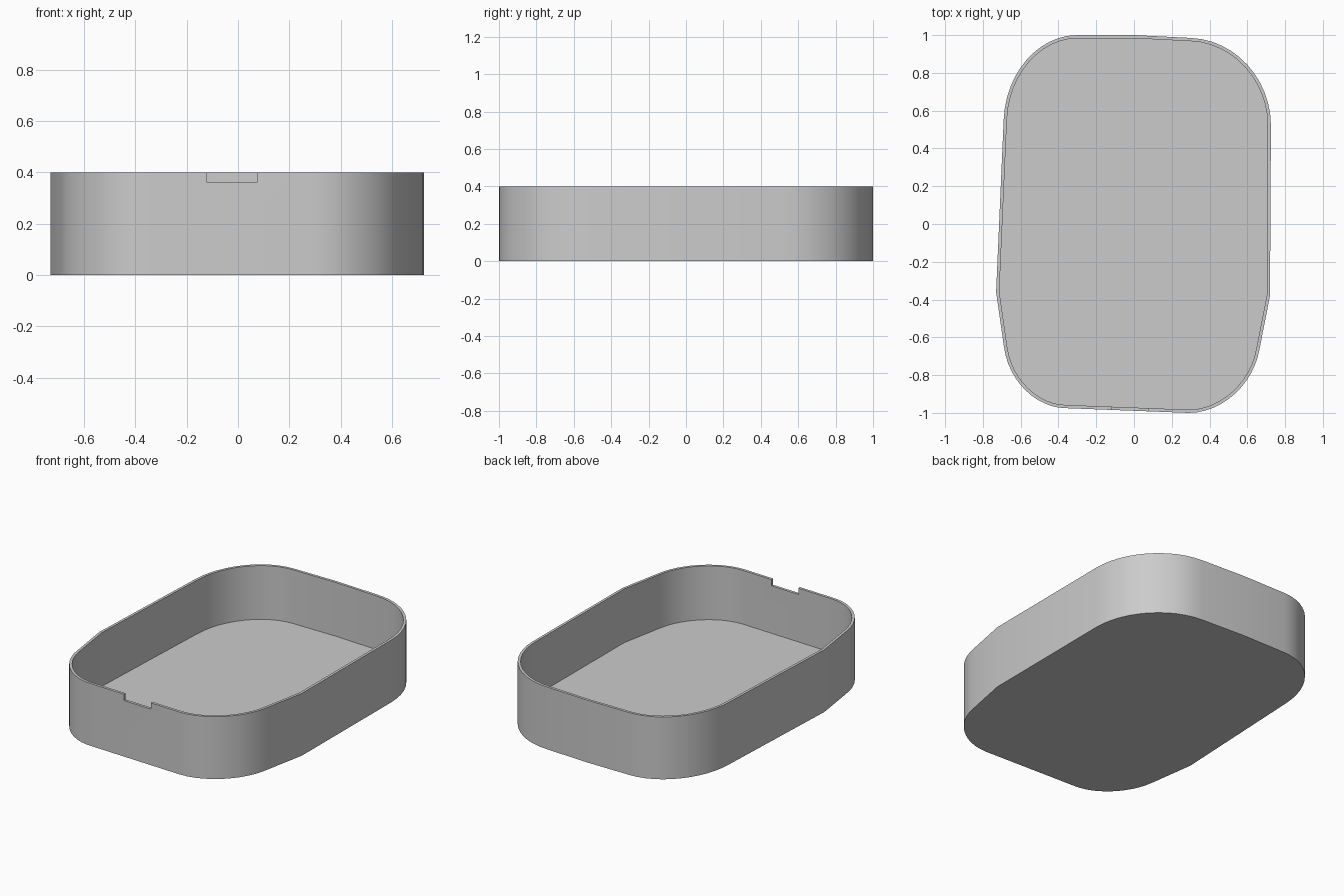
import bpy
import bmesh
from mathutils import Vector

if "Cube" in bpy.data.objects:
    bpy.data.objects.remove(bpy.data.objects["Cube"], do_unlink=True)

HEIGHT, FLOOR, WALL = 0.4, 0.055, 0.017
ARC_STEPS = 12
KAPPA = 0.552

# One colour for the whole tray
grey = bpy.data.materials.new("plain grey")
grey.use_nodes = True
colour = (0.6, 0.6, 0.6, 1.0)
grey.diffuse_color = colour
grey.node_tree.nodes["Principled BSDF"].inputs["Base Color"].default_value = colour


def rounded_corner(start, corner, end):
    """Points of a quarter-ellipse-like curve between two tangent points."""
    a, c, d = Vector(start), Vector(corner), Vector(end)
    p, q = a.lerp(c, KAPPA), d.lerp(c, KAPPA)
    points = []
    for i in range(ARC_STEPS + 1):
        t = i / ARC_STEPS
        s = 1 - t
        points.append(a * s**3 + p * 3 * s * s * t + q * 3 * s * t * t + d * t**3)
    return points


def inset_outline(points, distance):
    """Move a counter-clockwise outline inward by an even distance."""
    result = []
    for i, point in enumerate(points):
        before = (point - points[i - 1]).normalized()
        after = (points[(i + 1) % len(points)] - point).normalized()
        n1, n2 = Vector((-before.y, before.x)), Vector((-after.y, after.x))
        result.append(point + (n1 + n2) * distance / (1 + n1.dot(n2)))
    return result


# Slightly uneven hand-drawn outline, counter-clockwise from the front
outline = rounded_corner((0.29, -1.0), (0.61, -1.0), (0.665, -0.66))
outline.append(Vector((0.72, -0.38)))
outline += rounded_corner((0.725, 0.52), (0.725, 0.97), (0.30, 0.985))
outline.append(Vector((0.0, 1.0)))
outline += rounded_corner((-0.30, 1.0), (-0.675, 1.0), (-0.69, 0.55))
outline.append(Vector((-0.73, -0.36)))
outline += rounded_corner((-0.687, -0.66), (-0.64, -0.975), (-0.36, -0.975))
inner = inset_outline(outline, WALL)

# Tray: outer wall, rim, inner wall and floor
bm = bmesh.new()


def ring(points, z):
    return [bm.verts.new((p.x, p.y, z)) for p in points]


rings = [ring(outline, 0), ring(outline, HEIGHT),
         ring(inner, HEIGHT), ring(inner, FLOOR)]
count = len(outline)
for low, high in zip(rings, rings[1:]):
    for i in range(count):
        j = (i + 1) % count
        bm.faces.new((low[i], low[j], high[j], high[i]))
bm.faces.new(list(reversed(rings[0])))
bm.faces.new(rings[-1])
bmesh.ops.recalc_face_normals(bm, faces=bm.faces[:])
mesh = bpy.data.meshes.new("tray")
bm.to_mesh(mesh)
bm.free()
mesh.materials.append(grey)
tray = bpy.data.objects.new("tray", mesh)
bpy.context.collection.objects.link(tray)

# Shallow notch in the front rim
bpy.ops.mesh.primitive_cube_add(size=1, location=(-0.0225, -0.98, HEIGHT))
cutter = bpy.context.object
cutter.name = "notch_cutter"
cutter.scale = (0.195, 0.2, 0.08)
cutter.hide_render = True
cutter.data.materials.append(grey)
notch = tray.modifiers.new("rim notch", "BOOLEAN")
notch.operation = "DIFFERENCE"
notch.solver = "EXACT"
notch.object = cutter

bpy.ops.object.select_all(action="DESELECT")
tray.select_set(True)
bpy.context.view_layer.objects.active = tray
bpy.ops.object.modifier_apply(modifier=notch.name)
bpy.data.objects.remove(cutter, do_unlink=True)
bpy.ops.object.shade_smooth_by_angle(angle=0.5)
